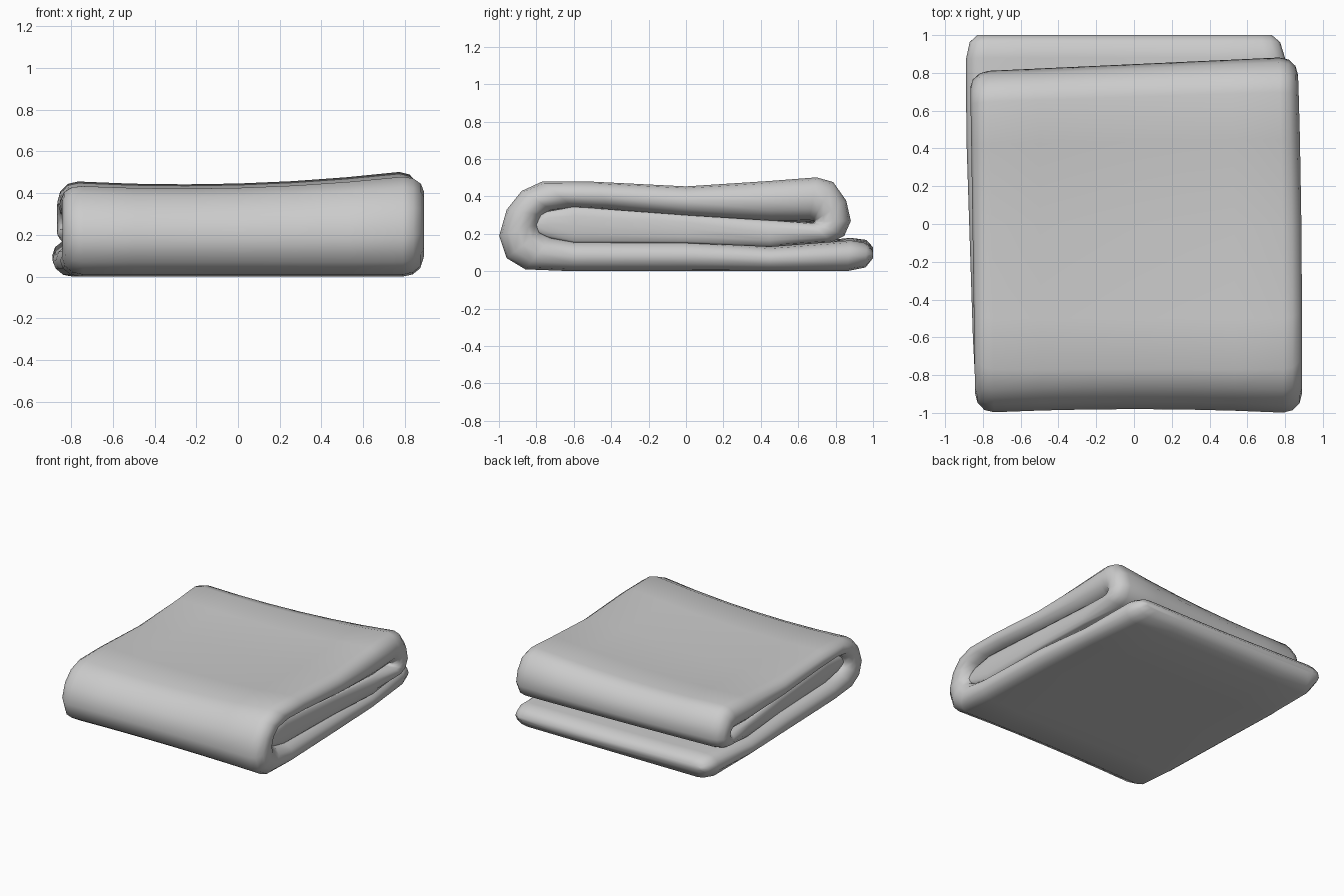
import bpy
import bmesh
import math

default_cube = bpy.data.objects.get("Cube")
if default_cube:
    bpy.data.objects.remove(default_cube, do_unlink=True)


def make_material(name, color):
    material = bpy.data.materials.new(name)
    material.use_nodes = True
    material.diffuse_color = color
    shader = material.node_tree.nodes["Principled BSDF"]
    shader.inputs["Base Color"].default_value = color
    shader.inputs["Roughness"].default_value = 0.8
    return material


def mix(start, end, factor):
    return start + (end - start) * factor


# Folded cloth profile: outer y, outer z, inner y, inner z
bottom_layer = [
    (1, .07, 1, .11), (.96, .02, .965, .15), (.86, 0, .88, .165),
    (.45, 0, .45, .13), (0, 0, 0, .16), (-.6, 0, -.6, .16)]
front_fold = [
    (-.86, .01, -.72, .18), (-.96, .07, -.78, .21), (-1, .19, -.79, .25),
    (-.96, .33, -.77, .3), (-.88, .43, -.72, .33)]
top_layer = [
    (-.77, .48, -.6, .34), (-.5, .48, -.4, .33), (0, .455, 0, .295),
    (.45, .485, .45, .27), (.7, .505, .66, .275)]
back_fold = [
    (.79, .48, .68, .272), (.86, .38, .69, .27), (.885, .27, .69, .265),
    (.85, .19, .68, .26), (.78, .155, .66, .262)]
inner_layer = [
    (.45, .13, .45, .272), (0, .15, 0, .3), (-.6, .15, -.6, .345),
    (-.74, .18, -.74, .32), (-.8, .21, -.8, .29)]

sections = []
for part, points in (("bottom", bottom_layer), ("front", front_fold),
                     ("top", top_layer), ("back", back_fold),
                     ("inner", inner_layer)):
    sections += [(part, point) for point in points]


def side_limits(part, y):
    """Left and right x limits of the cloth at a given depth."""
    depth = (y + 1) / 2
    if part == "bottom":
        return mix(-.84, -.89, min(1, depth * 1.3)), mix(.89, .79, depth ** 2)
    # The tucked layer is recessed towards the front
    inset = .02 + .05 * (1 - depth) if part == "inner" else 0
    return mix(-.84, -.87, depth) + inset, mix(.89, .86, depth ** 3) - inset


def lean(part, x, y, z):
    """Slight skew and sag of the loosely folded layers."""
    back = max(0, y) ** 1.5
    if part in ("top", "back", "inner"):
        y += .055 * (x - .85) * back
    elif part == "bottom":
        z += .025 * max(0, -x) * back * (z > .03)
    elif part == "front":
        y += .02 * (1 - min(1, x * x * 1.5)) * (y < -.85)
    across = min(1, max(0, (.8 - x) / 1.6))
    z -= .17 * max(0, z - .16) * across * (3.2 - 2.4 * across)
    return x, y, z


def cross_section(bm, part, point, end_inset):
    """Closed ring around the cloth, with rounded left and right edges."""
    outer_y, outer_z, inner_y, inner_z = point
    left, right = side_limits(part, (outer_y + inner_y) / 2)
    left, right = left + end_inset, right - end_inset
    radius = .02 if part == "inner" else .1
    ring = []
    for side, start in ((right, -90), (left, 90)):
        direction = 1 if side > 0 else -1
        for step in range(7):
            angle = math.radians(start + step * 30)
            x = side - direction * radius * (1 - abs(math.cos(angle)))
            ring.append((x, (1 + math.sin(angle)) / 2))
        # Columns across the flat face
        for step in range(1, 6):
            x = mix(right - radius, left + radius, step / 6)
            ring.append((x if direction > 0 else left + right - x,
                         1 if direction > 0 else 0))
    return [bm.verts.new(lean(part, x, mix(outer_y, inner_y, f),
                              mix(outer_z, inner_z, f))) for x, f in ring]


# Sweep the cloth along its folds, narrowing at the open back edge
bm = bmesh.new()
end_insets = {0: .06, 1: .02}
rings = [cross_section(bm, part, point, end_insets.get(index, 0))
         for index, (part, point) in enumerate(sections)]
for first, second in zip(rings, rings[1:]):
    count = len(first)
    for i in range(count):
        j = (i + 1) % count
        bm.faces.new((first[i], first[j], second[j], second[i]))
bm.faces.new(rings[0])
bm.faces.new(rings[-1])
bmesh.ops.recalc_face_normals(bm, faces=bm.faces)

mesh = bpy.data.meshes.new("folded_towel")
bm.to_mesh(mesh)
bm.free()
mesh.materials.append(make_material("light_grey_cloth", (.6, .6, .6, 1)))
towel = bpy.data.objects.new("folded_towel", mesh)
bpy.context.collection.objects.link(towel)

# Soft cloth shading
bpy.ops.object.select_all(action="DESELECT")
towel.select_set(True)
bpy.context.view_layer.objects.active = towel
bpy.ops.object.shade_smooth_by_angle(angle=math.radians(70))
